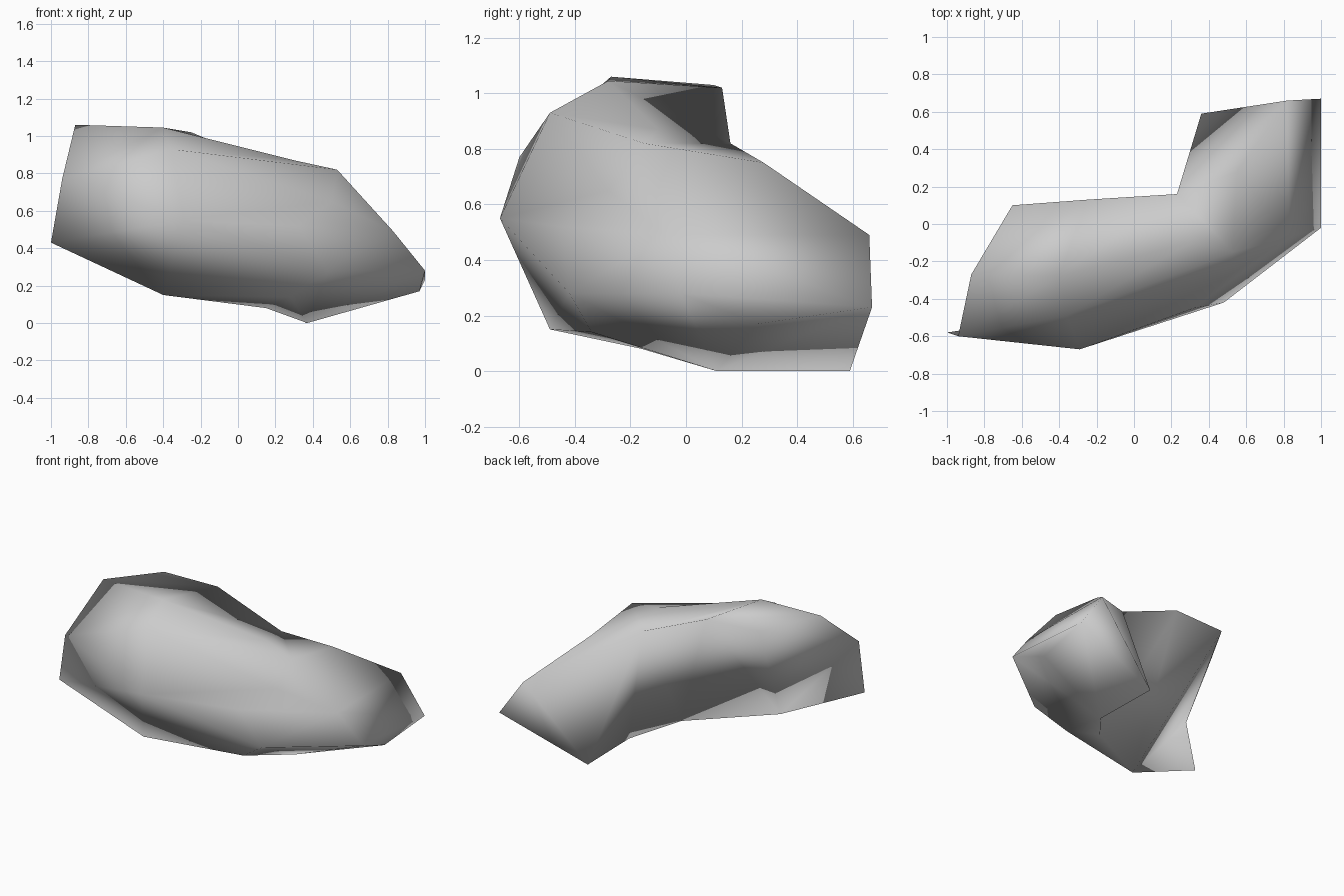
import bpy
import bmesh

# Remove the default object only
default_cube = bpy.data.objects.get("Cube")
if default_cube:
    bpy.data.objects.remove(default_cube, do_unlink=True)


def make_material(name, colour):
    material = bpy.data.materials.new(name)
    material.use_nodes = True
    material.diffuse_color = colour
    for node in material.node_tree.nodes:
        if node.type == "BSDF_PRINCIPLED":
            node.inputs["Base Color"].default_value = colour
    return material


# Corners of the wide end
belly = (-.4, -.49, .15)
wide_low = (-1, -.58, .43)
wide_front = (-.94, -.6, .77)
wide_crest = (-.87, -.27, 1.06)
wide_back = (-.65, .1, 1.03)

# Corners of the wide half
side = (-.29, -.67, .55)
brow = (-.36, -.49, .93)
crest = (-.4, -.28, 1.045)
back_edge = (-.25, .13, 1.02)

# Corners around the elbow
under_elbow = (.15, -.16, .08)
keel = (.28, -.34, .14)
chin = (.48, -.42, .28)
dent = (.32, -.45, .52)
bulge = (.5, -.28, .65)
elbow_top = (.53, -.15, .82)
saddle = (.3, -.1, .87)
inner_elbow = (.23, .16, .82)

# Corners of the narrow half and its tip
heel = (.37, .11, 0)
lip = (.97, .26, .17)
outer_edge = (1, -.02, .28)
shoulder = (.83, -.07, .49)
ridge = (.55, .28, .75)
tip_back = (.36, .59, 0)
tip_low = (1, .67, .23)
tip_top = (.82, .66, .49)

# Cross-sections of the bent body, each running from the lower back edge,
# forward under the front wall, over the crest and to the upper back edge;
# a repeated corner narrows the strip to a triangle
narrow_upper = [outer_edge] + [shoulder] * 3 + [ridge] + [inner_elbow] * 2
sections = [
    [belly] + [wide_front] * 8 + [wide_back],
    [belly] + [wide_low] * 3 + [wide_front] * 4 + [wide_crest, wide_back],
    [belly] * 2 + [side] * 3 + [brow] * 3 + [crest, back_edge],
    [under_elbow, keel, chin, chin, dent, bulge,
     elbow_top, elbow_top, saddle, inner_elbow],
    [heel] * 3 + narrow_upper,
    [heel] + [lip] * 2 + narrow_upper,
    [tip_back] + [tip_low] * 4 + [tip_top] * 5,
]


def loft(name, sections, material):
    """Skin neighbouring cross-sections all round and cap both ends."""
    bm = bmesh.new()
    corners = {p: bm.verts.new(p) for section in sections for p in section}

    def add_face(points):
        unique = list(dict.fromkeys(points))
        if len(unique) > 2:
            bm.faces.new([corners[p] for p in unique]).smooth = True

    for first, second in zip(sections, sections[1:]):
        for a in range(len(first)):
            b = (a + 1) % len(first)
            add_face([first[a], second[a], second[b], first[b]])
    add_face(sections[0])
    add_face(reversed(sections[-1]))
    bmesh.ops.recalc_face_normals(bm, faces=bm.faces)
    mesh = bpy.data.meshes.new(name)
    bm.to_mesh(mesh)
    bm.free()
    mesh.materials.append(material)
    part = bpy.data.objects.new(name, mesh)
    bpy.context.collection.objects.link(part)
    return part


# One closed, smoothly shaded body
grey = make_material("plain grey", (0.6, 0.6, 0.6, 1))
loft("bent_body", sections, grey)
